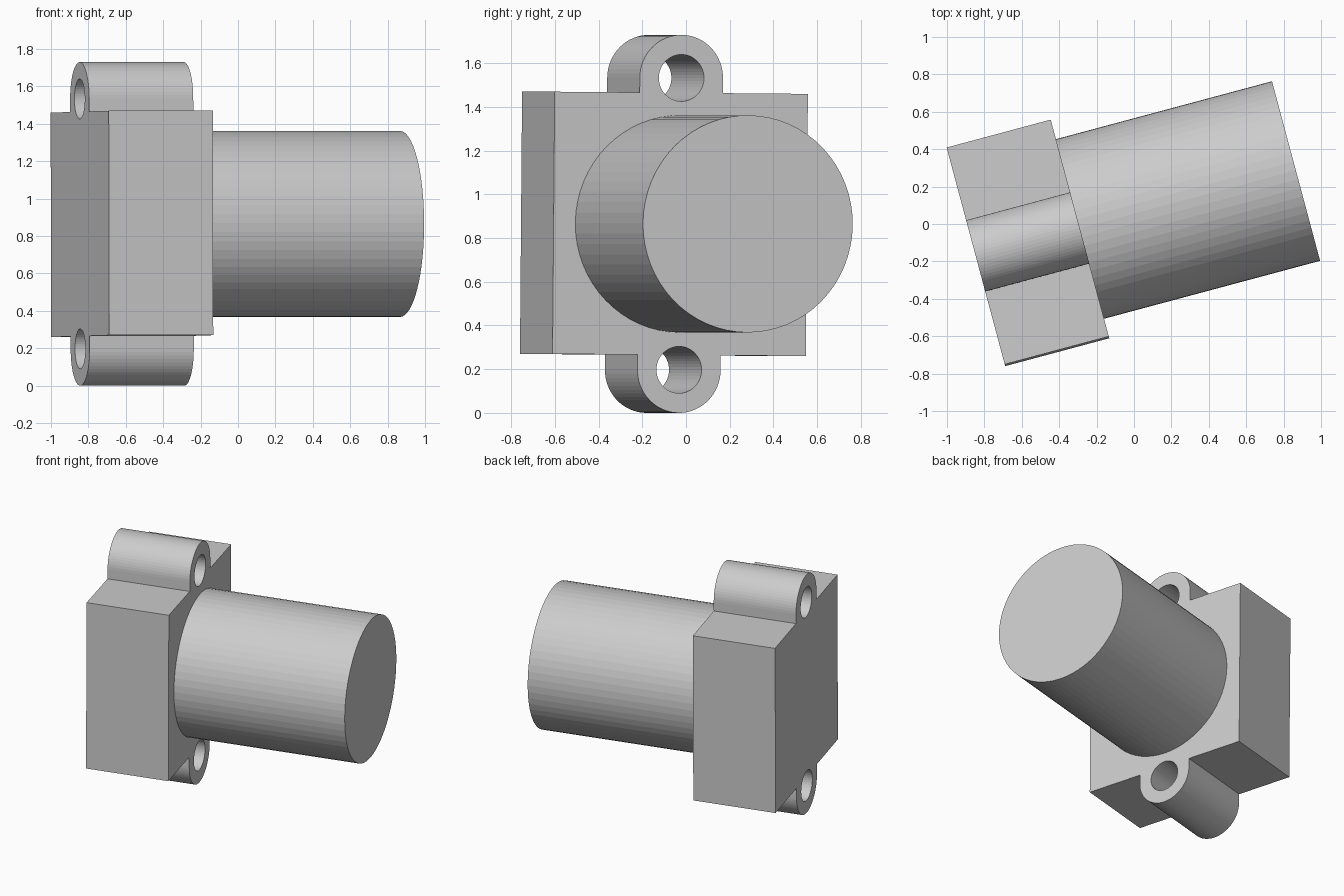
import bpy, bmesh
from math import pi, sin, cos, radians
from mathutils import Matrix

if "Cube" in bpy.data.objects:
    bpy.data.objects.remove(bpy.data.objects["Cube"])

DEPTH, HALF = 0.576, 0.6              # plate thickness, half side
LUG_Z, LUG_R, HOLE_R = 0.668, 0.197, 0.107
BARREL_R, BARREL_L = 0.497, 1.196

grey = bpy.data.materials.new("plain grey")
grey.diffuse_color = (0.6, 0.6, 0.6, 1)
grey.use_nodes = True
grey.node_tree.nodes["Principled BSDF"].inputs["Base Color"].default_value = grey.diffuse_color

# Pose: local x = width, y = height, z = barrel axis; origin at plate centre
axes = Matrix(((0, 0, 1, 0), (1, 0, 0, 0), (0, 1, 0, 0), (0, 0, 0, 1)))
pose = (Matrix.Translation((-0.567, -0.101, 0.865))
        @ Matrix.Rotation(radians(15), 4, 'Z')
        @ Matrix.Rotation(radians(-0.48), 4, 'X') @ axes)


def add_object(name, mesh):
    mesh.materials.clear()
    mesh.materials.append(grey)
    obj = bpy.data.objects.new(name, mesh)
    obj.matrix_world = pose
    bpy.context.collection.objects.link(obj)
    return obj


def arc(cy, r, start, sweep, steps):
    return [(r * cos(start + sweep * i / steps), cy + r * sin(start + sweep * i / steps))
            for i in range(steps + 1)]


# Mounting plate: square with two rounded lugs, drilled through
top = [(HALF, HALF), (LUG_R, HALF)] + arc(LUG_Z, LUG_R, 0, pi, 32) + [(-LUG_R, HALF), (-HALF, HALF)]
outline = top + [(-x, -y) for x, y in top]
loops = [outline] + [arc(s * LUG_Z, HOLE_R, 0, 2 * pi, 48)[:-1] for s in (1, -1)]

curve = bpy.data.curves.new("plate_profile", 'CURVE')
curve.dimensions, curve.fill_mode, curve.extrude = '2D', 'BOTH', DEPTH / 2
for pts in loops:
    sp = curve.splines.new('POLY')
    sp.points.add(len(pts) - 1)
    for p, (x, y) in zip(sp.points, pts):
        p.co = (x, y, 0, 1)
    sp.use_cyclic_u = True
helper = bpy.data.objects.new("plate_profile", curve)
bpy.context.collection.objects.link(helper)
bpy.context.view_layer.update()
mesh = bpy.data.meshes.new_from_object(
    helper.evaluated_get(bpy.context.evaluated_depsgraph_get()))
bpy.data.objects.remove(helper)

bm = bmesh.new()
bm.from_mesh(mesh)
bmesh.ops.remove_doubles(bm, verts=bm.verts, dist=1e-5)
bmesh.ops.recalc_face_normals(bm, faces=bm.faces)
for f in bm.faces:
    f.smooth = False
bm.to_mesh(mesh)
bm.free()
add_object("mounting_plate", mesh)

# Barrel: large cylinder on the plate's front face
bm = bmesh.new()
bmesh.ops.create_cone(bm, cap_ends=True, segments=64, radius1=BARREL_R, radius2=BARREL_R,
                      depth=BARREL_L,
                      matrix=Matrix.Translation((0, 0, DEPTH / 2 + BARREL_L / 2)))
mesh = bpy.data.meshes.new("barrel")
bm.to_mesh(mesh)
bm.free()
add_object("barrel", mesh)
